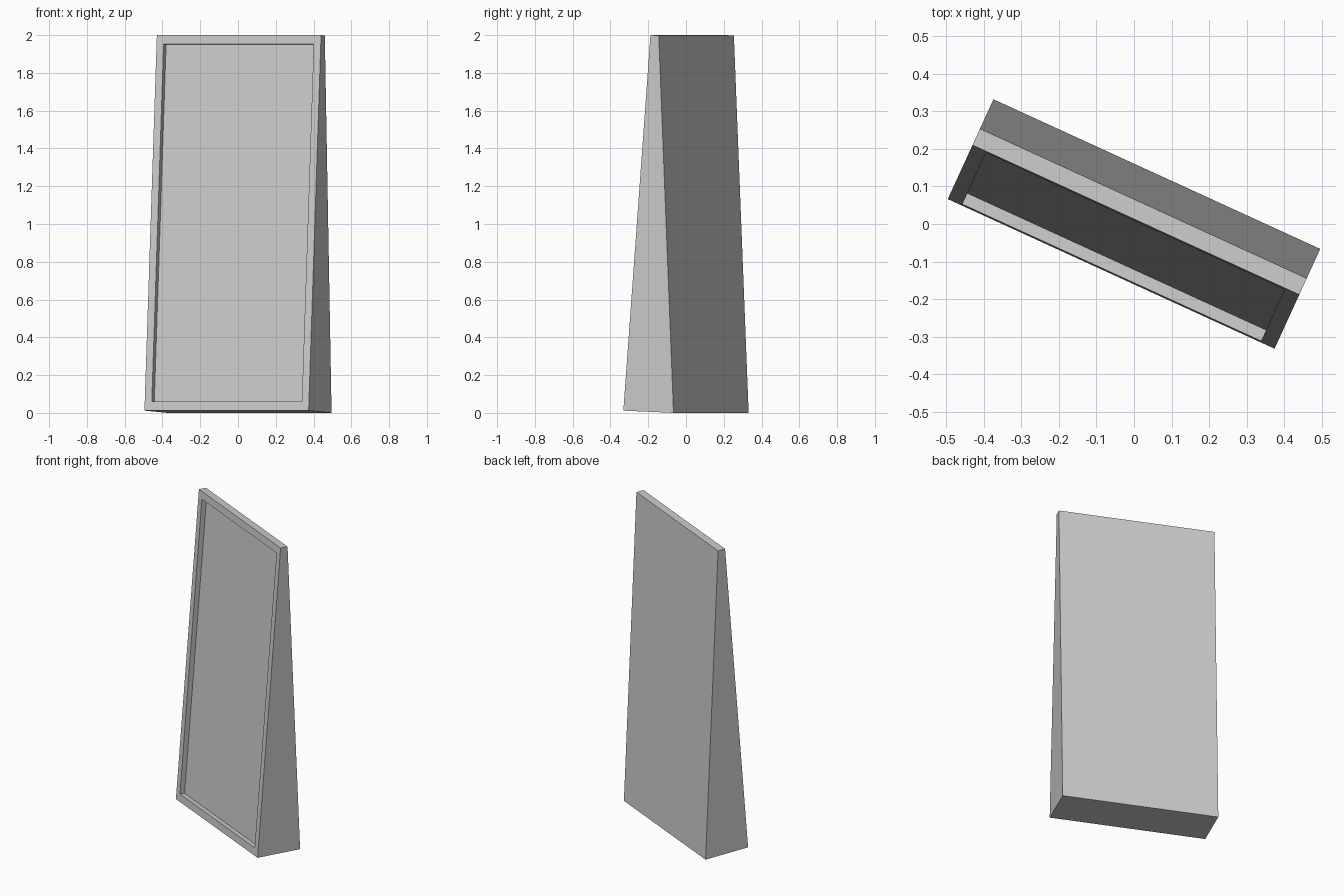
import bpy, bmesh, math
from mathutils import Vector, Matrix

if "Cube" in bpy.data.objects:
    bpy.data.objects.remove(bpy.data.objects["Cube"])

HALF_WIDTH = 0.478
# side profile (depth, height): front bottom, back bottom, back top, front top
PROFILE = [(-0.146, 0.012), (0.146, 0.0), (0.06, 1.998), (0.012, 2.0)]

# wedge body extruded sideways from the profile
bm = bmesh.new()
side = bm.faces.new([bm.verts.new((-HALF_WIDTH, y, z)) for y, z in PROFILE])
ext = bmesh.ops.extrude_face_region(bm, geom=[side])
bmesh.ops.translate(bm, vec=(2 * HALF_WIDTH, 0, 0),
                    verts=[g for g in ext["geom"] if isinstance(g, bmesh.types.BMVert)])
if side.is_valid and not any(len(e.link_faces) < 2 for e in bm.edges):
    pass
else:
    bmesh.ops.holes_fill(bm, edges=bm.edges[:])
bmesh.ops.recalc_face_normals(bm, faces=bm.faces[:])

# raised border around a shallow recessed front panel
front = min(bm.faces, key=lambda f: f.normal.y)
bmesh.ops.inset_individual(bm, faces=[front], thickness=0.058)
up = Vector((0, 0.158, 1.988)).normalized()
for v in front.verts:
    v.co += up * (-0.007 if v.co.z > 1 else 0.007)
normal = front.normal.copy()
bmesh.ops.inset_individual(bm, faces=[front], thickness=0.0)
for v in front.verts:
    v.co -= normal * 0.032

# turn the whole body on the ground
bm.transform(Matrix.Rotation(math.radians(-24.6), 4, 'Z'))
mesh = bpy.data.meshes.new("wedge_panel")
bm.to_mesh(mesh)
bm.free()
bpy.context.collection.objects.link(bpy.data.objects.new("wedge_panel", mesh))
